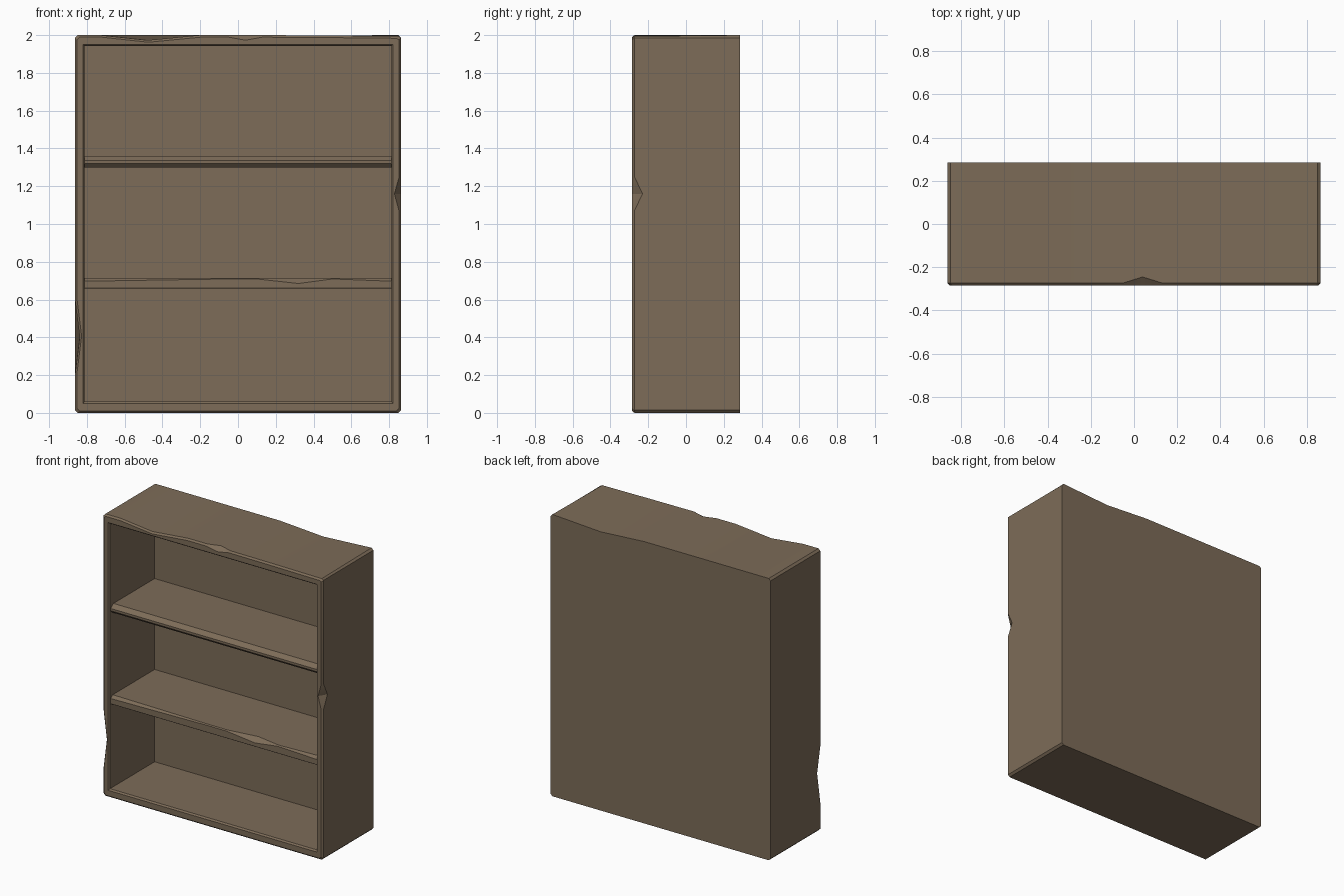
import bpy, bmesh, math

if "Cube" in bpy.data.objects:
    bpy.data.objects.remove(bpy.data.objects["Cube"])

wood = bpy.data.materials.new("worn brown wood")
wood.diffuse_color = (0.205, 0.150, 0.098, 1)
wood.use_nodes = True
wood.node_tree.nodes["Principled BSDF"].inputs["Base Color"].default_value = wood.diffuse_color


def loft(name, rings, closed):
    """Skin a list of equal-length point rings and cap both ends."""
    bm = bmesh.new()
    vr = [[bm.verts.new(p) for p in r] for r in rings]
    n = len(rings[0])
    for a, b in zip(vr, vr[1:]):
        for i in range(n):
            j = (i + 1) % n
            bm.faces.new((a[i], a[j], b[j], b[i]))
    bm.faces.new(vr[0])
    bm.faces.new(vr[-1])
    bmesh.ops.remove_doubles(bm, verts=bm.verts, dist=0.0005)
    bmesh.ops.recalc_face_normals(bm, faces=bm.faces)
    me = bpy.data.meshes.new(name)
    bm.to_mesh(me)
    bm.free()
    me.materials.append(wood)
    ob = bpy.data.objects.new(name, me)
    bpy.context.collection.objects.link(ob)
    bpy.context.view_layer.objects.active = ob
    ob.select_set(True)
    bpy.ops.object.shade_smooth_by_angle(angle=math.radians(20))
    ob.select_set(False)
    return ob


# Carcass outline: back (x, z), dent (dx, dz) at the front, optional chip
# given as (depth along y, front face x, front face z)
W, H, D, C = 0.863, 2.0, 0.285, 0.014
outline = [
    ((-W + C, 0), (0, 0), None), ((W - C, 0), (0, 0), None),
    ((W, C), (0, 0), None), ((W, 1.07), (0, 0), None),
    ((W, 1.16), (0, 0), (0.055, 0.828, 1.16)), ((W, 1.25), (0, 0), None),
    ((W, H - C), (0, 0), None), ((W - C, H), (0, -0.006), None),
    ((0.47, H - 0.022), (0, 0.020), None), ((0.13, H), (0, 0), None),
    ((0.04, H), (0, 0), (0.04, 0.04, 1.973)), ((-0.05, H), (0, 0), None),
    ((-0.20, H), (0, 0), None), ((-0.48, H), (0, -0.027), None),
    ((-0.73, H), (0, 0), None),
    ((-W + C, H), (0, 0), None), ((-W, H - C), (0, 0), None),
    ((-W, 0.60), (0, 0), None), ((-W, 0.40), (0.025, 0), None),
    ((-W, 0.20), (0, 0), None), ((-W, C), (0, 0), None),
]


def clamp(v, lo, hi):
    return max(lo, min(hi, v))


back, edge, front, lip, inner, inside = [], [], [], [], [], []
for (x, z), (dx, dz), chip in outline:
    back.append((x, D, z))
    ex, ez = x + dx, z + dz
    edge.append((ex, -D + (chip[0] if chip else 0.012), ez))
    fx, fz = (chip[1], chip[2]) if chip else (ex * 0.988, 1 + (ez - 1) * 0.989)
    front.append((fx, -D, fz))
    lip.append((clamp(x, -0.82, 0.82), -D, clamp(z, 0.05, 1.95)))
    ix, iz = clamp(x, -0.812, 0.812), clamp(z, 0.06, 1.942)
    inner.append((ix, -D + 0.01, iz))
    inside.append((ix, 0.225, iz))
loft("bookcase_carcass", [back, edge, front, lip, inner, inside], True)


# Shelves: cross-sections along x, each with its own upper edge wear
def shelf(name, top, bottom, stations, under):
    rings = []
    for x, wear in stations:
        rings.append([
            (x, 0.235, bottom), (x, 0.235, top),
            (x, -0.268 + wear * 1.3, top), (x, -0.268, top - wear),
            (x, -0.268, bottom + under), (x, -0.268 + under, bottom)])
    loft(name, rings, True)


shelf("upper_shelf", 1.36, 1.30, [(-0.815, 0.024), (0.815, 0.024)], 0.02)
shelf("lower_shelf", 0.715, 0.658,
      [(-0.815, 0.018), (-0.05, 0.006), (0.10, 0.006), (0.32, 0.030),
       (0.50, 0.006), (0.815, 0.018)], 0.002)
